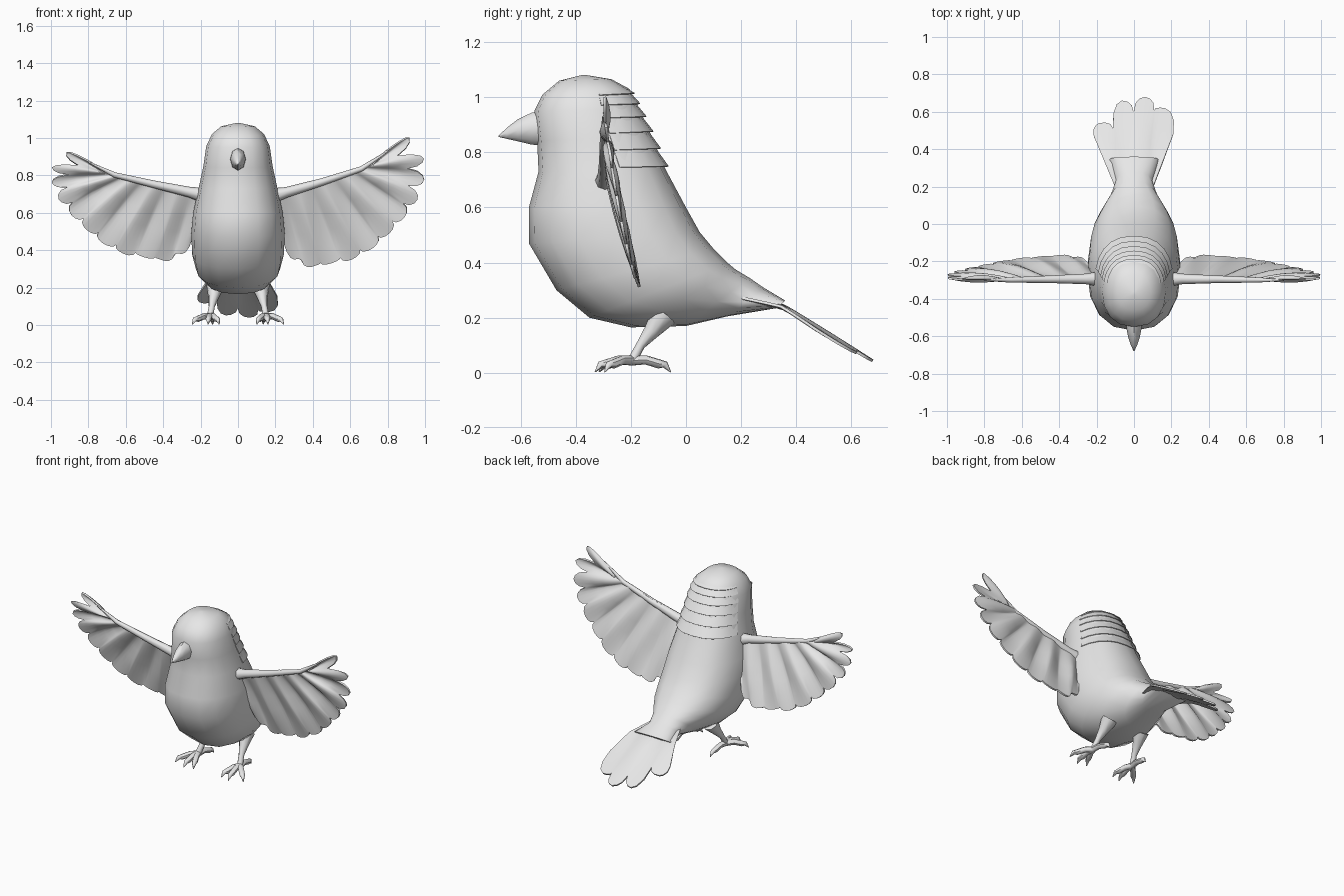
import bpy, bmesh
from math import sin, cos, pi, copysign
from mathutils import Vector

cube = bpy.data.objects.get("Cube")
if cube:
    bpy.data.objects.remove(cube, do_unlink=True)

grey = bpy.data.materials.new("light grey")
grey.use_nodes = True
grey.diffuse_color = (0.8, 0.8, 0.8, 1)
grey.node_tree.nodes["Principled BSDF"].inputs["Base Color"].default_value = (0.8, 0.8, 0.8, 1)


def grid_object(name, rows, closed=True, thickness=0.0, angle=0.9):
    """Skin a list of equal-length point rows, as a capped tube or a thin sheet."""
    bm = bmesh.new()
    verts = [[bm.verts.new(p) for p in row] for row in rows]
    n = len(rows[0])
    for r0, r1 in zip(verts, verts[1:]):
        for i in range(n if closed else n - 1):
            j = (i + 1) % n
            bm.faces.new((r0[i], r0[j], r1[j], r1[i]))
    if closed:
        bm.faces.new(verts[0])
        bm.faces.new(verts[-1])
    bmesh.ops.recalc_face_normals(bm, faces=bm.faces[:])
    if thickness:
        bmesh.ops.solidify(bm, geom=bm.faces[:], thickness=thickness)
        bmesh.ops.recalc_face_normals(bm, faces=bm.faces[:])
    mesh = bpy.data.meshes.new(name)
    bm.to_mesh(mesh)
    bm.free()
    mesh.materials.append(grey)
    mesh.shade_smooth()
    mesh.set_sharp_from_angle(angle=angle)
    obj = bpy.data.objects.new(name, mesh)
    bpy.context.scene.collection.objects.link(obj)
    return obj


def tube(name, points, radii, sides=8):
    """Tapered limb through the given points."""
    pts = [Vector(p) for p in points]
    rows = []
    for i, (p, r) in enumerate(zip(pts, radii)):
        d = (pts[min(i + 1, len(pts) - 1)] - pts[max(i - 1, 0)]).normalized()
        side = d.orthogonal() if abs(d.z) > 0.95 else d.cross(Vector((0, 0, 1)))
        side.normalize()
        up = side.cross(d)
        rows.append([p + r * (side * cos(a) + up * sin(a))
                     for a in (2 * pi * k / sides for k in range(sides))])
    return grid_object(name, rows)


def feather_fan(name, anchors, tips, start, end, depths, place, steps=5, thickness=0.01):
    """Sheet from an anchor line to a scalloped row of rounded feather tips."""
    A = [Vector(a) for a in anchors]
    T = [Vector(t) for t in tips]
    notches = [Vector(start)]
    for i, depth in enumerate(depths):
        mid, root = (T[i] + T[i + 1]) / 2, (A[i] + A[i + 1]) / 2
        notches.append(mid + (root - mid).normalized() * depth)
    notches.append(Vector(end))
    columns = []
    for i, (a, tip) in enumerate(zip(A, T)):
        axis = (tip - a).normalized()

        def shoulder(notch, along, across):
            v = tip - notch
            length = axis * v.dot(axis)
            return notch + length * along + (v - length) * across

        n0, n1 = notches[i], notches[i + 1]
        lobe = [n0, shoulder(n0, .55, .12), shoulder(n0, .88, .5), tip,
                shoulder(n1, .88, .5), shoulder(n1, .55, .12)]
        if i == len(A) - 1:
            lobe.append(n1)
        for k, p in enumerate(lobe):
            f = k / 6 - 0.5
            near = A[max(i - 1, 0)] if f < 0 else A[min(i + 1, len(A) - 1)]
            columns.append((a.lerp(near, abs(f)), p))
    rows = []
    for s in range(steps + 1):
        t = s / steps
        rows.append([place(a.lerp(p, t), sin(c * 0.55) * t * (1 - t) * 4)
                     for c, (a, p) in enumerate(columns)])
    return grid_object(name, rows, closed=False, thickness=thickness)


# Body stations from crown to tail root: front y, z, back y, z, half width
stations = [
    (-.38, 1.08, -.36, 1.08, .01), (-.46, 1.06, -.27, 1.065, .09),
    (-.52, 1.01, -.205, 1.03, .14), (-.55, .95, -.17, .96, .17),
    (-.54, .84, -.125, .86, .185), (-.535, .73, -.075, .74, .21),
    (-.57, .60, 0, .60, .24), (-.57, .47, .05, .51, .25),
    (-.47, .30, .10, .45, .245), (-.35, .20, .15, .40, .225),
    (-.20, .165, .18, .375, .19), (0, .17, .23, .345, .13),
    (.15, .205, .28, .31, .10), (.33, .235, .36, .262, .13),
]


def body_point(t, a, grow=1.0):
    i = min(int(t), len(stations) - 2)
    fy, fz, by, bz, hw = (p + (q - p) * (t - i) for p, q in zip(stations[i], stations[i + 1]))
    c = copysign(abs(cos(a)) ** 0.92, cos(a)) * grow
    s = copysign(abs(sin(a)) ** 0.85, sin(a)) * grow
    return Vector((hw * s, (fy + by) / 2 + c * (by - fy) / 2, (fz + bz) / 2 + c * (bz - fz) / 2))


SEG = 16
grid_object("body", [[body_point(t, 2 * pi * k / SEG) for k in range(SEG)]
                     for t in range(len(stations))])

# Overlapping feather ridges down the nape
for k in range(6):
    t = 2.1 + k * 0.54
    angles = [(-75 + 15 * j) * pi / 180 for j in range(11)]
    grid_object(f"nape_ridge_{k + 1}", [
        [body_point(t - .45, a, 0.98) for a in angles],
        [body_point(t + .12, a, 1.0 + 0.07 * cos(a)) for a in angles],
    ], closed=False, thickness=0.004)

# Beak: y, centre z, half width, half height
beak = [(-.51, .888, .044, .064), (-.56, .886, .040, .058), (-.61, .880, .030, .040),
        (-.65, .869, .016, .020), (-.68, .858, .002, .002)]
grid_object("beak", [[(w * sin(a), y, z + h * cos(a))
                      for a in (2 * pi * k / 8 for k in range(8))] for y, z, w, h in beak])


# Tail fan, sloping down behind the body
def place_tail(p, bump):
    z = .25 + (.35 - p.y) * .2 if p.y < .35 else .25 - (p.y - .35) * .61
    return Vector((p.x, p.y, z - .3 * p.x * p.x + .004 * bump))


feather_fan("tail", [(-.09, .17), (-.03, .17), (.03, .17), (.09, .17)],
            [(-.185, .54), (-.065, .66), (.06, .68), (.165, .62)],
            (-.215, .47), (.21, .48), (.09, .07, .04), place_tail, steps=7)

# Wings: feather tips and arm anchors from wing tip to root, as x and z
tips = [(.915, 1.0), (.995, .89), (.995, .775), (.96, .67), (.89, .575), (.81, .49),
        (.72, .41), (.61, .35), (.50, .33), (.39, .31), (.30, .35)]
arm_x = [.72, .69, .66, .63, .59, .53, .47, .41, .35, .28, .20]
depths = [.11, .09, .07, .05, .035, .03, .025, .02, .012, .012]


def leading_z(x):
    return .72 + (x - .22) * .27


for side, sign, rise, fall in (("left", 1, 1, 1), ("right", -1, .72, .92)):
    def place_wing(p, bump):
        x, z = p
        drop = max(0, leading_z(x) - z)
        y = -.3 + .36 * drop * (1 - .6 * x) + .016 * bump
        dz = z - .72
        return Vector((sign * x, y, .72 + dz * (rise if dz > 0 else fall)))

    feather_fan(f"{side}_wing_feathers", [(x, leading_z(x)) for x in arm_x], tips,
                (.79, .925), (.24, .45), depths, place_wing)
    arm = [(.16, .685), (.26, .71), (.45, .765), (.66, .835), (.80, .93)]
    tube(f"{side}_wing_arm", [place_wing(Vector(p), 0) for p in arm],
         [.045, .028, .020, .014, .004])

    # Leg and clawed toes
    tube(f"{side}_leg", [(sign * x, y, z) for x, y, z in
                         ((.12, -.08, .21), (.13, -.125, .15), (.14, -.165, .10), (.15, -.195, .045))],
         [.05, .030, .017, .018])
    ends = {"middle": (.16, -.33), "outer": (.245, -.295), "inner": (.10, -.315), "back": (.135, -.055)}
    for toe, (ex, ey) in ends.items():
        path = [(0, .045), (.35, .047), (.7, .032), (.85, .03), (1, .003)]
        tube(f"{side}_{toe}_toe", [(sign * (.15 + (ex - .15) * t), -.195 + (ey + .195) * t, z)
                                   for t, z in path], [.019, .017, .017, .013, .002], 7)
